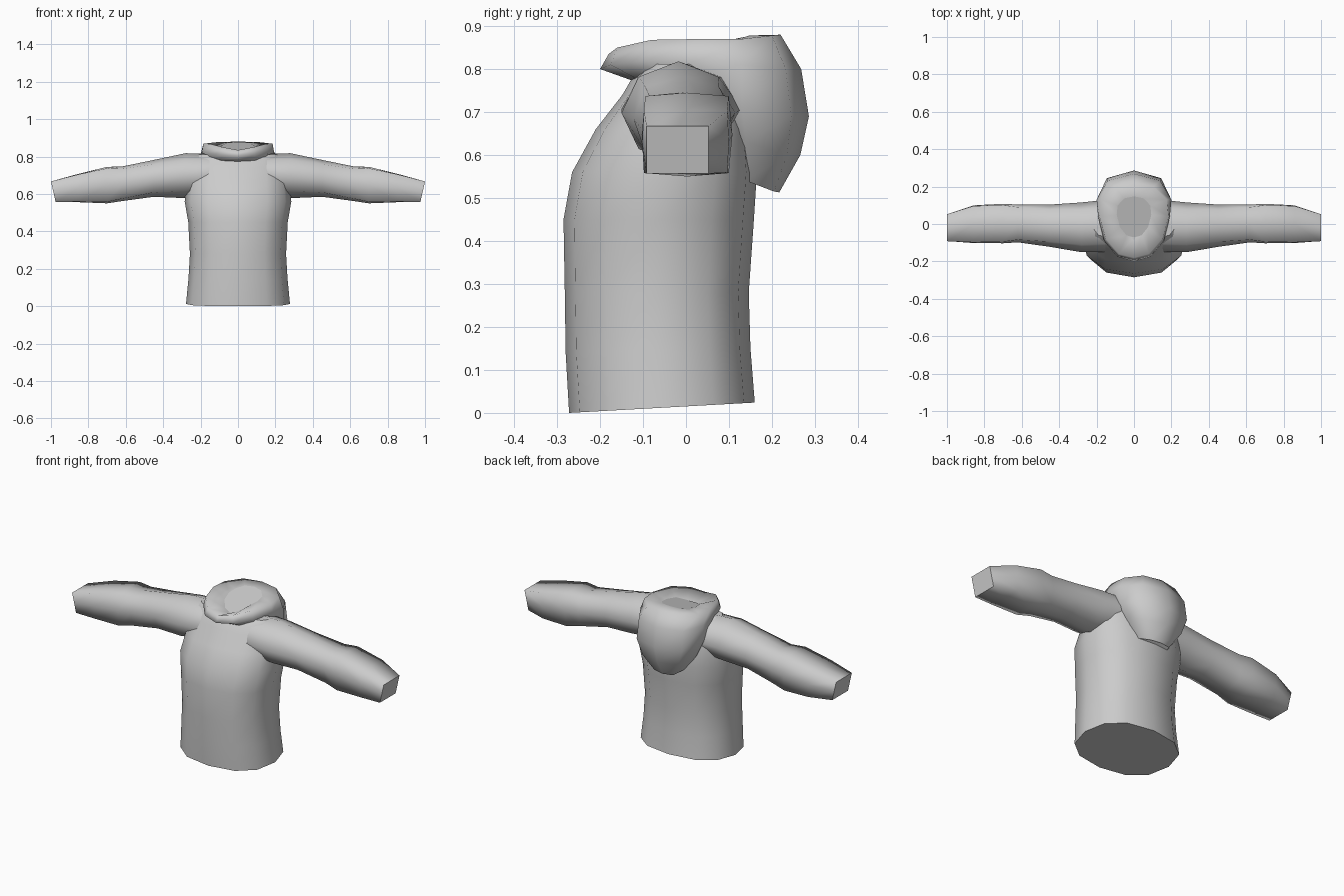
import bpy, math

grey = bpy.data.materials.new("plain grey")
grey.diffuse_color = (0.6, 0.6, 0.6, 1)


def loft(name, rings):
    """Skin closed rings of equal length, smooth sides and flat end caps."""
    n = len(rings[0])
    verts = [p for r in rings for p in r]
    faces = []
    for i in range(len(rings) - 1):
        for j in range(n):
            k = (j + 1) % n
            faces.append((i * n + j, i * n + k, (i + 1) * n + k, (i + 1) * n + j))
    faces.append(tuple(reversed(range(n))))
    faces.append(tuple(range(len(verts) - n, len(verts))))
    me = bpy.data.meshes.new(name)
    me.from_pydata(verts, [], faces)
    me.materials.append(grey)
    for p in me.polygons:
        p.use_smooth = p.index < len(faces) - 2
    ob = bpy.data.objects.new(name, me)
    bpy.context.collection.objects.link(ob)
    return ob


def spow(v, e):
    return math.copysign(abs(v) ** e, v)


# Torso: height, half width, front y, back y, rise from front to back
def torso_ring(z, hw, yf, yb, rise):
    ring = []
    for i in range(12):
        a = math.tau * i / 12
        s, c = spow(math.sin(a), 0.85), spow(-math.cos(a), 0.85)
        y = (yf + yb) / 2 + c * (yb - yf) / 2
        ring.append((hw * s, y, z + rise * (c + 1) / 2))
    return ring


loft("torso", [torso_ring(*r) for r in (
    (0.00, 0.278, -0.272, 0.160, 0.024), (0.14, 0.265, -0.280, 0.150, 0.01),
    (0.28, 0.257, -0.282, 0.146, 0), (0.45, 0.266, -0.285, 0.158, 0),
    (0.56, 0.285, -0.265, 0.165, 0), (0.66, 0.275, -0.210, 0.155, 0),
    (0.74, 0.265, -0.148, 0.132, 0), (0.78, 0.255, -0.125, 0.105, 0),
    (0.812, 0.215, -0.085, 0.03, 0))])


# Sleeves: x at top, x at bottom, front y, back y, bottom z, top z, corner inset
def sleeve_ring(side, xt, xb, y0, y1, z0, z1, inset):
    def pt(u, v):
        return (side * (xb + (xt - xb) * v), y0 + (y1 - y0) * u, z0 + (z1 - z0) * v)
    a, b = inset, 1 - inset
    return [pt(*uv) for uv in ((a, a), (.5, 0), (b, a), (1, .5),
                               (b, b), (.5, 1), (a, b), (0, .5))]


for side, label in ((1, "right"), (-1, "left")):
    loft(label + "_sleeve", [sleeve_ring(side, *r) for r in (
        (0.14, 0.14, -0.150, 0.130, 0.60, 0.815, 0.16),
        (0.28, 0.29, -0.150, 0.115, 0.578, 0.818, 0.15),
        (0.45, 0.45, -0.122, 0.104, 0.585, 0.782, 0.12),
        (0.62, 0.62, -0.098, 0.104, 0.562, 0.747, 0.07),
        (0.70, 0.70, -0.103, 0.108, 0.550, 0.745, 0.04),
        (0.86, 0.85, -0.102, 0.100, 0.556, 0.706, 0.02),
        (1.00, 0.975, -0.092, 0.052, 0.557, 0.667, 0.0))])


# Hood: each half ring runs from front centre to back centre
def mirror_ring(half):
    return list(half) + [(-x, y, z) for x, y, z in reversed(half[1:-1])]


rim = ((0, -.18, .835), (.08, -.16, .85), (.15, -.08, .868), (.185, .04, .87),
       (.175, .13, .87), (.105, .20, .878), (0, .22, .88))
hollow = [(x * .5, .06 + (y - .06) * .55, z - .025 * (.25 - y) / .4) for x, y, z in rim]
hood_halves = (
    # tucked bottom
    ((0, -.02, .70), (.05, -.02, .69), (.09, 0, .67), (.10, .06, .62),
     (.10, .14, .54), (.06, .205, .515), (0, .217, .513)),
    ((0, -.08, .75), (.07, -.07, .75), (.13, -.03, .75), (.165, .05, .74),
     (.165, .14, .63), (.115, .235, .60), (0, .266, .60)),
    ((0, -.13, .775), (.09, -.12, .78), (.15, -.07, .79), (.188, .03, .79),
     (.20, .13, .71), (.145, .245, .69), (0, .286, .69)),
    ((0, -.20, .80), (.09, -.175, .81), (.16, -.09, .82), (.192, .04, .825),
     (.20, .13, .81), (.14, .232, .80), (0, .268, .80)),
    rim, hollow)
loft("hood", [mirror_ring(h) for h in hood_halves])
